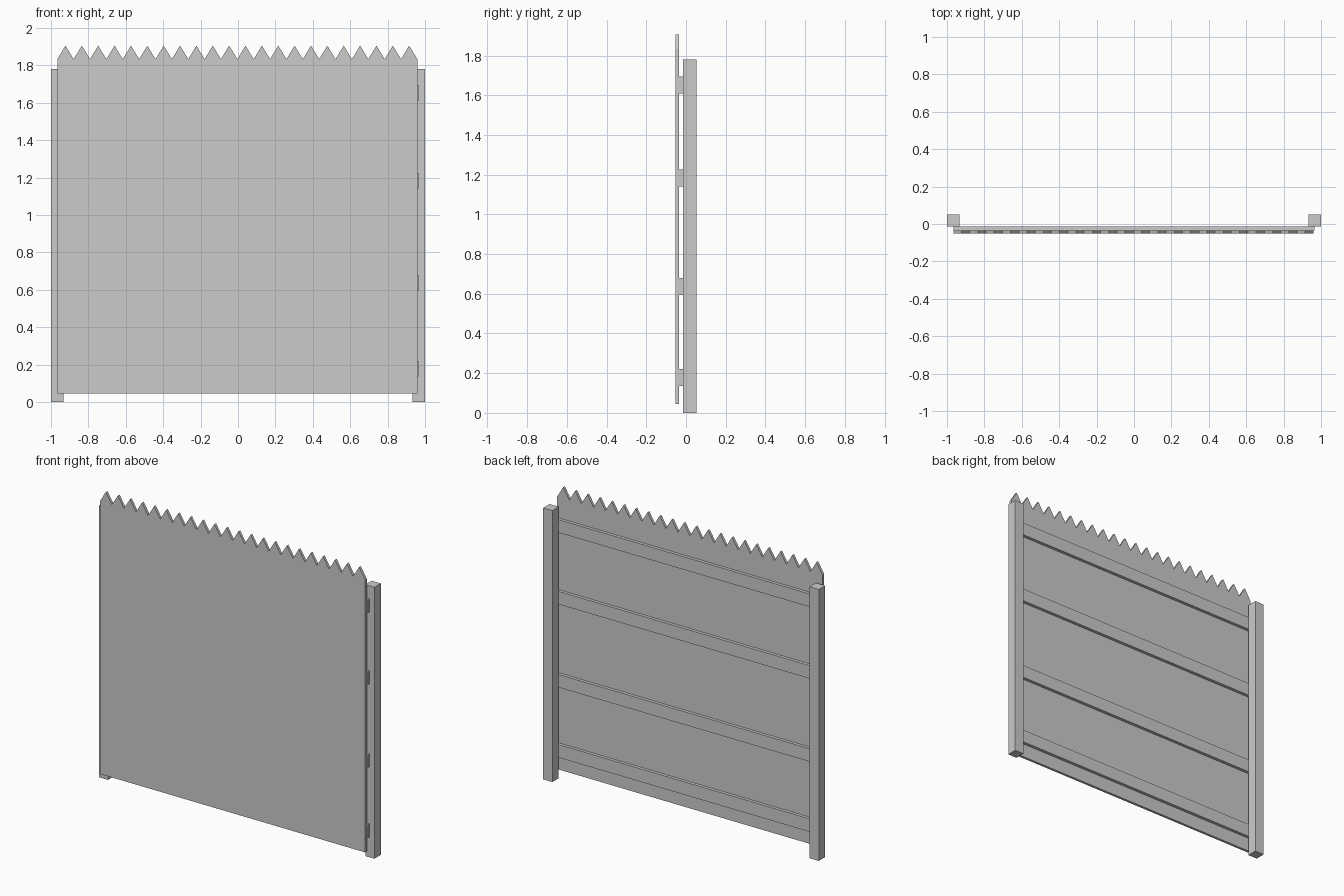
import bpy, bmesh

if "Cube" in bpy.data.objects:
    bpy.data.objects.remove(bpy.data.objects["Cube"])


def prism(name, profile, y0, y1):
    """Extrude an (x, z) outline from y0 back to y1."""
    bm = bmesh.new()
    face = bm.faces.new([bm.verts.new((x, y0, z)) for x, z in profile])
    ext = bmesh.ops.extrude_face_region(bm, geom=[face])
    verts = [v for v in ext["geom"] if isinstance(v, bmesh.types.BMVert)]
    bmesh.ops.translate(bm, verts=verts, vec=(0, y1 - y0, 0))
    bmesh.ops.recalc_face_normals(bm, faces=bm.faces)
    mesh = bpy.data.meshes.new(name)
    bm.to_mesh(mesh)
    bm.free()
    obj = bpy.data.objects.new(name, mesh)
    bpy.context.collection.objects.link(obj)
    return obj


def box(name, x0, x1, y0, y1, z0, z1):
    return prism(name, [(x0, z0), (x1, z0), (x1, z1), (x0, z1)], y0, y1)


# Depth layers, front to back
FRONT, RAIL, POST, BACK = -0.052, -0.035, -0.0145, 0.052

# Square posts at both ends
for side, x in (("left", -1.0), ("right", 0.9335)):
    box(f"{side}_post", x, x + 0.0665, POST, BACK, 0, 1.78)

# Four horizontal rails in front of the posts
for i, z in enumerate((0.135, 0.595, 1.14, 1.61)):
    box(f"rail_{i + 1}", -0.966, 0.966, RAIL, POST, z, z + 0.085)

# Pointed pickets, set edge to edge
COUNT, WIDTH, START = 22, 0.0875, -0.966
for i in range(COUNT):
    x = START + i * WIDTH
    prism(f"picket_{i + 1}",
          [(x, 0.045), (x + WIDTH, 0.045), (x + WIDTH, 1.833),
           (x + WIDTH / 2, 1.905), (x, 1.833)], FRONT, RAIL)
